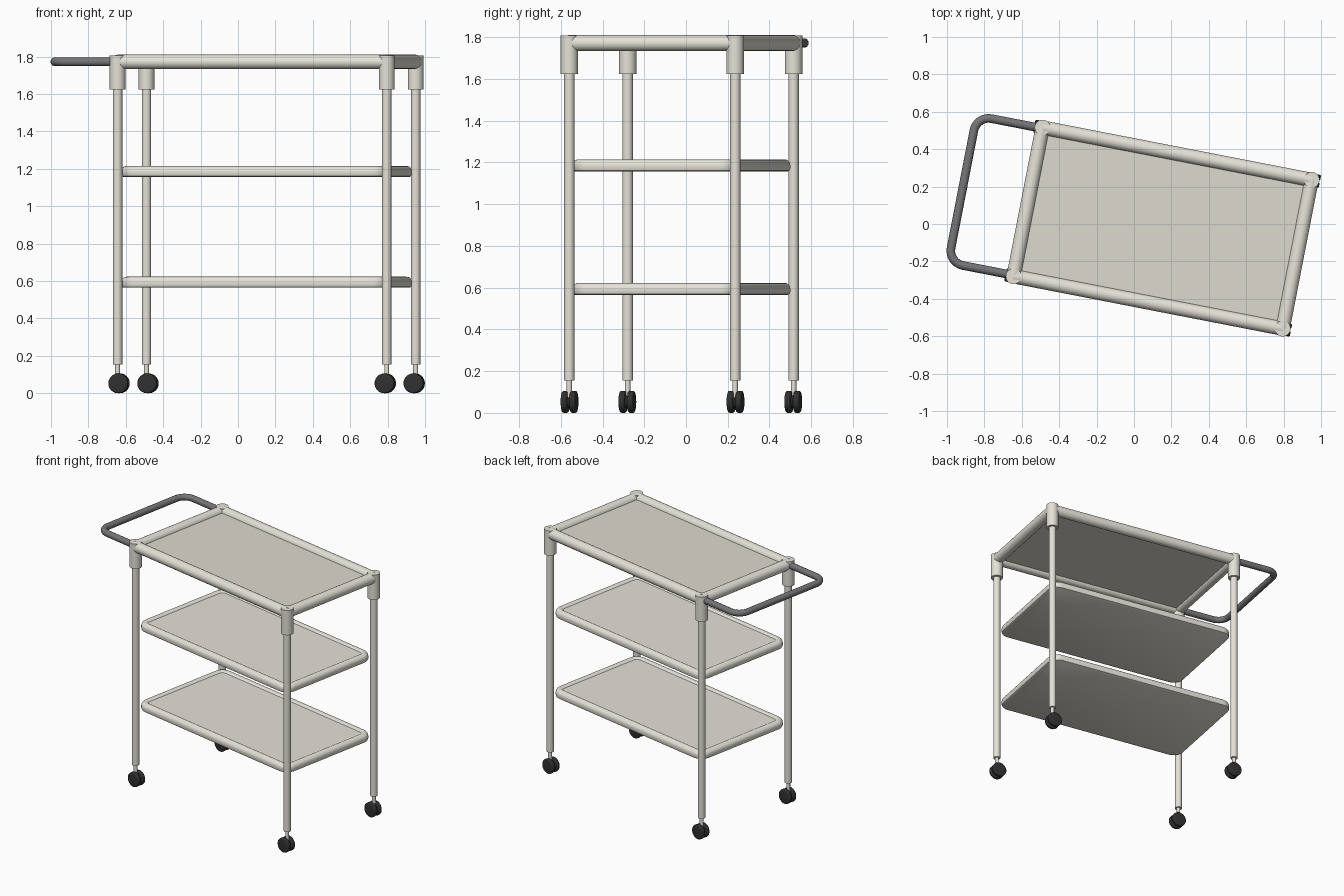
import bpy, bmesh
from math import radians, pi, sin, cos
from mathutils import Matrix, Vector

if "Cube" in bpy.data.objects:
    bpy.data.objects.remove(bpy.data.objects["Cube"])

# cart's own frame: x along the long side, turned 11 degrees about z
FRAME = Matrix.Translation((0.153, -0.022, 0)) @ Matrix.Rotation(radians(-11), 4, 'Z')
LX, LY = 0.733, 0.405          # leg half spacing
TOP_Z, TUBE_R = 1.772, 0.038


def material(name, c):
    m = bpy.data.materials.new(name)
    m.diffuse_color = (*c, 1)
    m.use_nodes = True
    m.node_tree.nodes["Principled BSDF"].inputs["Base Color"].default_value = m.diffuse_color
    return m


CREAM = material("cream", (0.78, 0.76, 0.68))
PANEL = material("panel", (0.72, 0.70, 0.62))
GREY = material("dark_grey", (0.18, 0.18, 0.19))
BLACK = material("black", (0.03, 0.03, 0.03))


def finish(name, bm, mat):
    bmesh.ops.recalc_face_normals(bm, faces=bm.faces)
    me = bpy.data.meshes.new(name)
    bm.to_mesh(me)
    bm.free()
    ob = bpy.data.objects.new(name, me)
    bpy.context.collection.objects.link(ob)
    me.materials.append(mat)
    ob.matrix_world = FRAME
    bpy.ops.object.select_all(action='DESELECT')
    ob.select_set(True)
    bpy.context.view_layer.objects.active = ob
    bpy.ops.object.shade_smooth_by_angle(angle=radians(35))
    return ob


def rod(name, a, b, r, mat, segs=32, bevel=0):
    a, b = Vector(a), Vector(b)
    d = b - a
    bm = bmesh.new()
    bmesh.ops.create_cone(bm, cap_ends=True, segments=segs, radius1=r, radius2=r, depth=d.length)
    if bevel:
        rims = [e for e in bm.edges if abs(e.verts[0].co.z - e.verts[1].co.z) < 1e-5]
        bmesh.ops.bevel(bm, geom=rims, offset=bevel, segments=3, profile=0.5, affect='EDGES')
    bm.transform(Matrix.Translation((a + b) / 2) @ d.to_track_quat('Z', 'Y').to_matrix().to_4x4())
    return finish(name, bm, mat)


def rounded_rect(hx, hy, r, n=8):
    pts = []
    for k, (sx, sy) in enumerate([(1, 1), (-1, 1), (-1, -1), (1, -1)]):
        for i in range(n + 1):
            t = (k + i / n) * pi / 2
            pts.append((sx * (hx - r) + r * cos(t), sy * (hy - r) + r * sin(t)))
    return pts


def tray(name, z):
    # rim profile as (inset, height), from flat underside over the rounded rim to the panel
    prof = [(0.012, -0.029), (0.004, -0.025), (0, -0.015), (0, 0)]
    prof += [(0.029 - 0.029 * cos(t), 0.029 * sin(t)) for t in [radians(15 * i) for i in range(1, 9)]]
    prof += [(0.05, 0.019)]
    bm = bmesh.new()
    rings = [[bm.verts.new((x, y, z + h)) for x, y in rounded_rect(0.728 - o, 0.404 - o, 0.08 - o)]
             for o, h in prof]
    for p, q in zip(rings, rings[1:]):
        for i in range(len(p)):
            j = (i + 1) % len(p)
            bm.faces.new((p[i], p[j], q[j], q[i]))
    bm.faces.new(rings[0])
    bm.faces.new(rings[-1])
    finish(name, bm, CREAM)


# lower shelves
tray("middle_shelf", 1.186)
tray("lower_shelf", 0.594)

# top panel set between the frame tubes
bm = bmesh.new()
bmesh.ops.create_cube(bm, size=1, matrix=Matrix.Translation((0, 0, 1.77)) @
                      Matrix.Diagonal((2 * LX, 2 * LY, 0.02, 1)))
finish("top_panel", bm, PANEL)

# top frame tubes
for s, end in ((-1, "a"), (1, "b")):
    rod("long_rail_" + end, (-LX, s * LY, TOP_Z), (LX, s * LY, TOP_Z), TUBE_R, CREAM)
    rod("short_rail_" + end, (s * LX, -LY, TOP_Z), (s * LX, LY, TOP_Z), TUBE_R, CREAM)

# legs with corner sockets and twin-wheel casters
for sx in (-1, 1):
    for sy in (-1, 1):
        x, y = sx * LX, sy * LY
        rod("corner_socket", (x, y, 1.623), (x, y, 1.807), 0.042, CREAM)
        rod("leg", (x, y, 0.155), (x, y, 1.75), 0.025, CREAM)
        rod("caster_stem", (x, y, 0.05), (x, y, 0.16), 0.013, CREAM, 20)
        wx = x - sx * 0.008
        rod("caster_axle", (wx, y - 0.03, 0.053), (wx, y + 0.03, 0.053), 0.03, BLACK, 20)
        for s in (-1, 1):
            rod("caster_wheel", (wx, y + s * 0.006, 0.053), (wx, y + s * 0.035, 0.053),
                0.053, BLACK, 32, 0.008)

# push handle: bent tube at the left end
R, HX, HY = 0.08, -1.09, 0.40
path = [(-LX, HY)]
path += [(HX + R + R * cos(t), HY - R + R * sin(t)) for t in [pi / 2 + i * pi / 16 for i in range(9)]]
path += [(px, -py) for px, py in reversed(path)]
cu = bpy.data.curves.new("push_handle", 'CURVE')
cu.dimensions = '3D'
cu.bevel_depth = 0.023
cu.bevel_resolution = 5
cu.use_fill_caps = True
sp = cu.splines.new('POLY')
sp.points.add(len(path) - 1)
for p, (px, py) in zip(sp.points, path):
    p.co = (px, py, TOP_Z, 1)
sp.use_smooth = True
cu.materials.append(GREY)
handle = bpy.data.objects.new("push_handle", cu)
bpy.context.collection.objects.link(handle)
handle.matrix_world = FRAME
